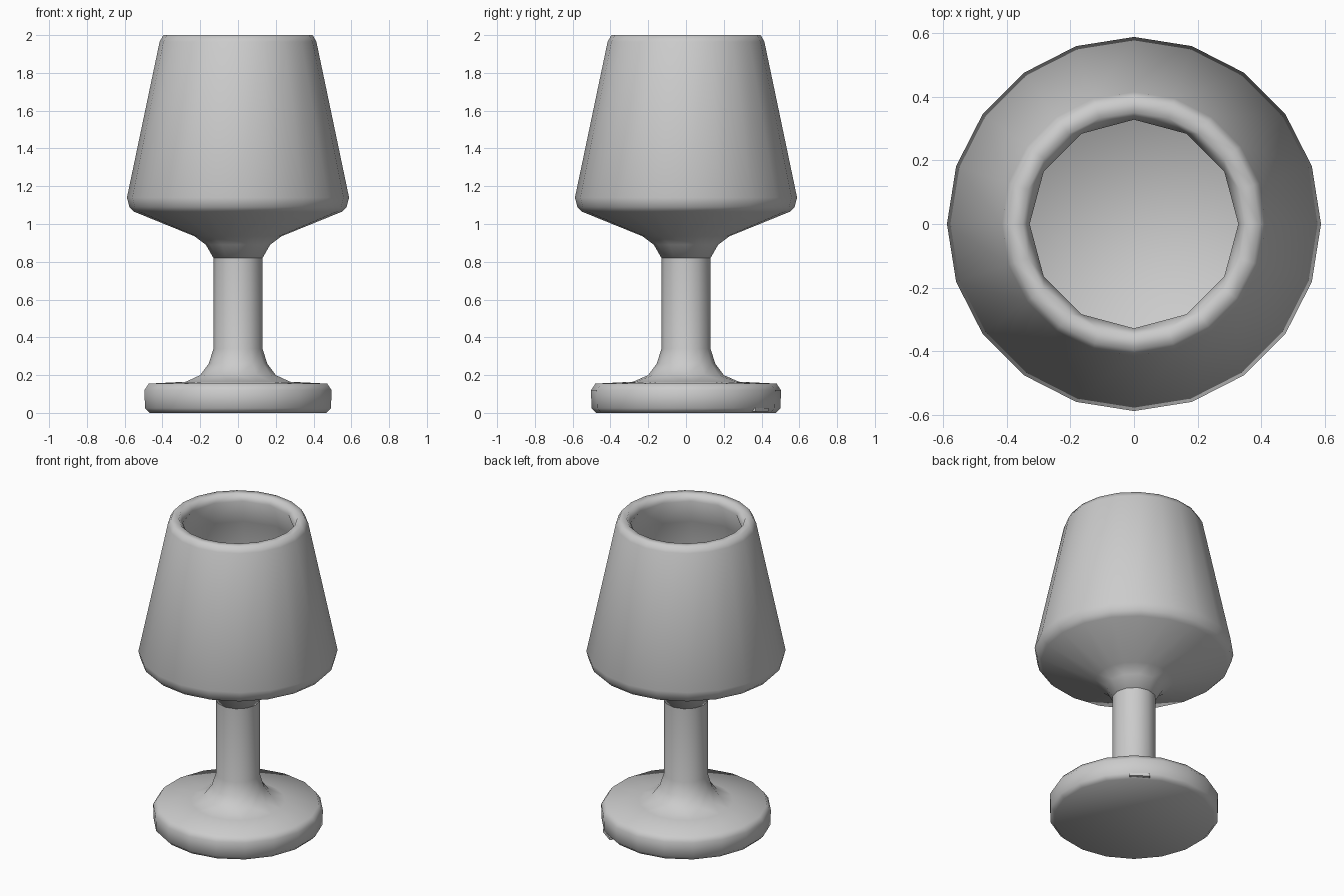
import bpy, bmesh, math
from mathutils import Matrix

cube = bpy.data.objects.get("Cube")
if cube:
    bpy.data.objects.remove(cube, do_unlink=True)

grey = bpy.data.materials.new("plain grey")
grey.use_nodes = True
colour = (0.6, 0.6, 0.6, 1)
grey.diffuse_color = colour
grey.node_tree.nodes["Principled BSDF"].inputs["Base Color"].default_value = colour


def finish(bm, name, angle):
    bmesh.ops.recalc_face_normals(bm, faces=bm.faces)
    mesh = bpy.data.meshes.new(name)
    bm.to_mesh(mesh)
    bm.free()
    mesh.materials.append(grey)
    obj = bpy.data.objects.new(name, mesh)
    bpy.context.collection.objects.link(obj)
    bpy.ops.object.select_all(action="DESELECT")
    obj.select_set(True)
    bpy.context.view_layer.objects.active = obj
    bpy.ops.object.shade_smooth_by_angle(angle=math.radians(angle))
    return obj


def turned(name, rings, angle):
    """Skin a stack of (radius, height, sides) rings; close both ends."""
    bm = bmesh.new()
    loops = []
    for radius, z, sides in rings:
        verts = [bm.verts.new((radius * math.sin(math.tau * i / sides),
                               radius * math.cos(math.tau * i / sides), z))
                 for i in range(sides)]
        loops.append([bm.edges.new((verts[i - 1], verts[i])) for i in range(sides)])
    for lower, upper in zip(loops, loops[1:]):
        bmesh.ops.bridge_loops(bm, edges=lower + upper)
    for end in (loops[0], loops[-1]):
        bmesh.ops.holes_fill(bm, edges=end, sides=0)
    return finish(bm, name, angle)


# Round foot flowing into the stem
turned("base_and_stem", [
    (0.475, 0, 18), (0.5, 0.025, 18), (0.503, 0.12, 18), (0.48, 0.155, 18),
    (0.28, 0.165, 18), (0.2, 0.2, 12), (0.155, 0.26, 12), (0.13, 0.34, 12),
    (0.13, 0.83, 12)], 60)

# Hollow shade: stem collar, underside, outer wall, rim, inner wall and floor
turned("shade", [
    (0.13, 0.82, 12), (0.17, 0.89, 12), (0.23, 0.935, 20), (0.55, 1.065, 20),
    (0.575, 1.09, 20), (0.588, 1.14, 20), (0.415, 1.965, 20), (0.395, 2.0, 20),
    (0.35, 2.0, 20), (0.328, 1.96, 12), (0.39, 1.8, 12), (0.5, 1.18, 12),
    (0.46, 1.11, 12)], 75)

# Small cable slot plate at the lower back edge of the foot
bm = bmesh.new()
bmesh.ops.create_cube(bm, size=1, matrix=Matrix.Rotation(math.radians(54), 4, "Z")
                      @ Matrix.Translation((0.485, 0, 0.016))
                      @ Matrix.Diagonal((0.025, 0.12, 0.018, 1)))
finish(bm, "cable_slot", 30)
